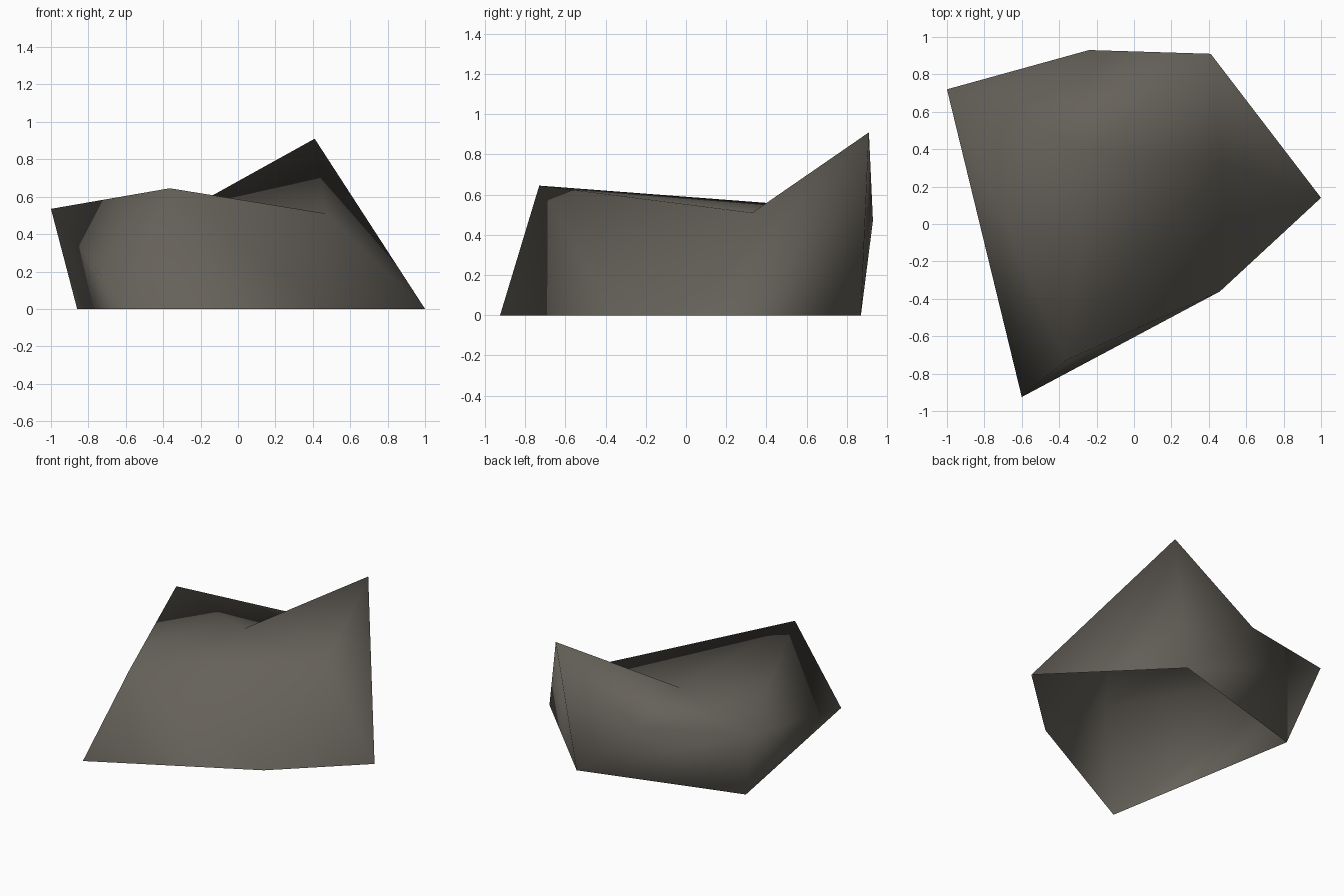
import bpy
import bmesh

if "Cube" in bpy.data.objects:
    bpy.data.objects.remove(bpy.data.objects["Cube"])

# Warm grey stone
stone = bpy.data.materials.new("warm grey stone")
stone.diffuse_color = (0.130, 0.119, 0.101, 1.0)
stone.use_nodes = True
stone.node_tree.nodes["Principled BSDF"].inputs["Base Color"].default_value = stone.diffuse_color

# Corner points of the rock: five on the ground, six above
corners = {
    "front": (-0.60, -0.925, 0.0), "front_right": (0.46, -0.36, 0.0),
    "right": (1.0, 0.14, 0.0), "back": (0.27, 0.87, 0.0), "left": (-0.86, 0.54, 0.0),
    "front_top": (-0.365, -0.73, 0.645), "left_top": (-1.0, 0.72, 0.535),
    "back_top": (-0.24, 0.93, 0.47), "peak": (0.41, 0.91, 0.91),
    "shoulder": (0.47, 0.33, 0.51), "dip": (-0.23, 0.40, 0.555),
}

# Facets, open underneath
facets = [
    # front and right side
    ("front", "front_right", "front_top"), ("front_right", "shoulder", "front_top"),
    ("front_right", "right", "shoulder"), ("right", "peak", "shoulder"),
    # back and left side
    ("right", "back", "peak"), ("back", "back_top", "peak"),
    ("back", "left_top", "back_top"), ("back", "left", "left_top"),
    ("left", "front", "left_top"), ("front", "front_top", "left_top"),
    # hollow top, a fan around the dip
    ("front_top", "shoulder", "dip"), ("shoulder", "peak", "dip"),
    ("peak", "back_top", "dip"), ("back_top", "left_top", "dip"),
    ("left_top", "front_top", "dip"),
]

bm = bmesh.new()
verts = {name: bm.verts.new(co) for name, co in corners.items()}
for facet in facets:
    face = bm.faces.new([verts[name] for name in facet])
    face.smooth = True  # the whole rock is shaded smooth

mesh = bpy.data.meshes.new("rock")
bm.to_mesh(mesh)
bm.free()
mesh.materials.append(stone)
rock = bpy.data.objects.new("rock", mesh)
bpy.context.collection.objects.link(rock)
